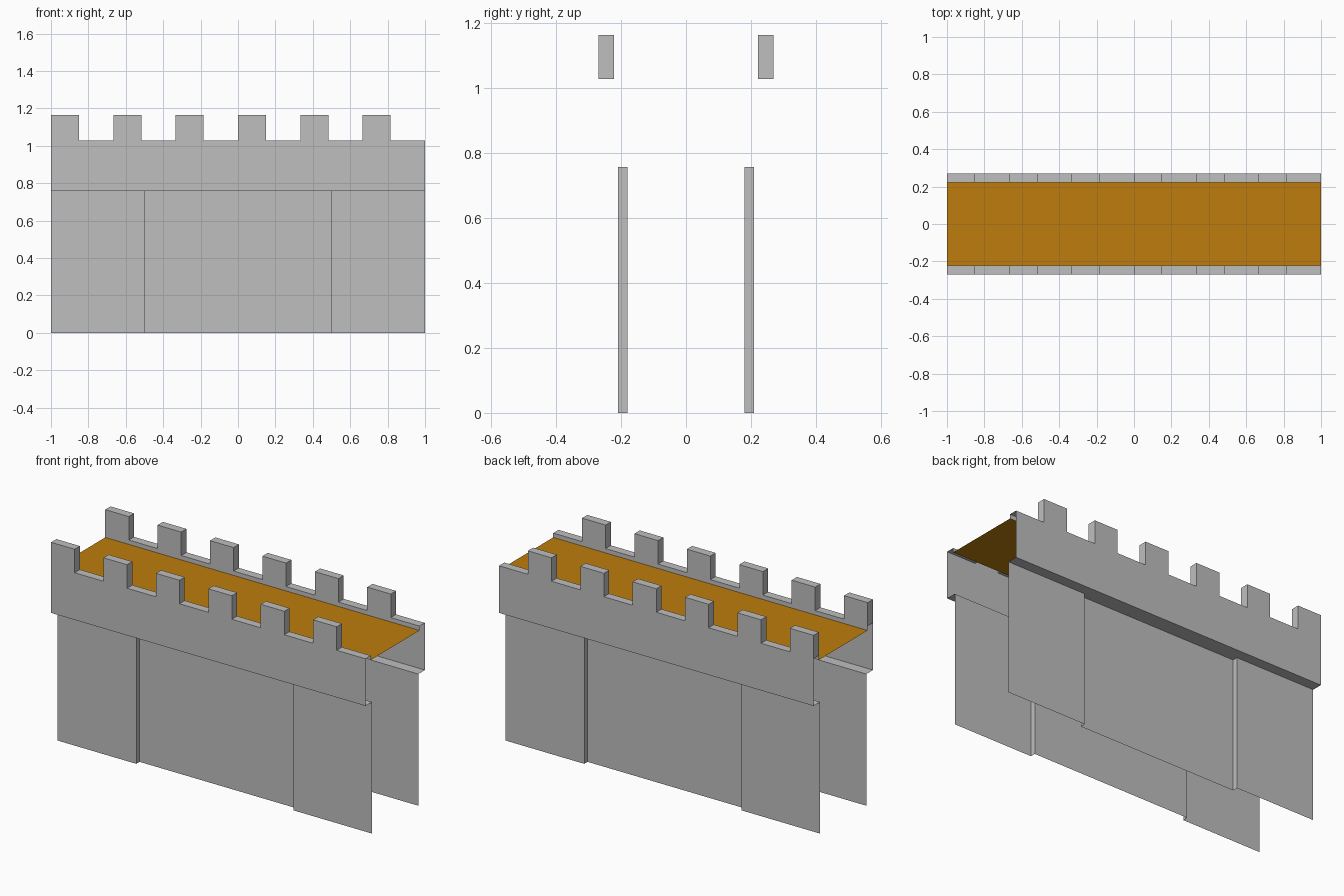
import bpy, bmesh, math
from mathutils import Vector

cube = bpy.data.objects.get("Cube")
if cube:
    bpy.data.objects.remove(cube, do_unlink=True)

# Main dimensions
HALF = 1.0
PANEL_Y, RECESS_Y = -0.21, -0.18        # end panels and recessed middle
OUTER_Y, INNER_Y = -0.27, -0.222        # parapet faces
LEDGE_Z, FLOOR_Z, SILL_Z, TOP_Z = 0.757, 1.003, 1.028, 1.163
MERLONS, MERLON_W = 6, 0.15


def material(name, colour):
    mat = bpy.data.materials.new(name)
    mat.use_nodes = True
    mat.diffuse_color = colour
    mat.node_tree.nodes["Principled BSDF"].inputs["Base Color"].default_value = colour
    return mat


stone = material("grey stone", (0.52, 0.52, 0.52, 1))
timber = material("orange timber", (0.52, 0.205, 0.004, 1))


def quad(bm, corners, facing):
    """Add a face that looks along the facing direction."""
    face = bm.faces.new([bm.verts.new(c) for c in corners])
    face.normal_update()
    if face.normal.dot(Vector(facing)) < 0:
        face.normal_flip()


def finish(bm, name, mat, mirrored=True):
    bmesh.ops.remove_doubles(bm, verts=bm.verts, dist=0.0005)
    mesh = bpy.data.meshes.new(name)
    bm.to_mesh(mesh)
    bm.free()
    mesh.materials.append(mat)
    obj = bpy.data.objects.new(name, mesh)
    bpy.context.collection.objects.link(obj)
    if mirrored:
        mod = obj.modifiers.new("other side", 'MIRROR')
        mod.use_axis = (False, True, False)
        mod.use_mirror_merge = False
    return obj


# Wall sheets with a recessed middle, and the ledge under the parapet
plan = [(-HALF, PANEL_Y), (-0.5, PANEL_Y), (-0.5, RECESS_Y),
        (0.5, RECESS_Y), (0.5, PANEL_Y), (HALF, PANEL_Y)]
walls, ledge = bmesh.new(), bmesh.new()
for (xa, ya), (xb, yb) in zip(plan, plan[1:]):
    quad(walls, [(xa, ya, 0), (xb, yb, 0), (xb, yb, LEDGE_Z), (xa, ya, LEDGE_Z)],
         (yb - ya, -(xb - xa), 0))
    if xb > xa:
        quad(ledge, [(xa, ya, LEDGE_Z), (xb, yb, LEDGE_Z),
                     (xb, OUTER_Y, LEDGE_Z), (xa, OUTER_Y, LEDGE_Z)], (0, 0, -1))
finish(walls, "castle_walls", stone)
finish(ledge, "parapet_ledges", stone)

# Parapet shell, alternating merlons and gaps, open at both ends
parapet = bmesh.new()
pitch = 2 * HALF / MERLONS
for i in range(MERLONS):
    start = -HALF + i * pitch
    middle, end = start + MERLON_W, start + pitch
    for xa, xb, top in ((start, middle, TOP_Z), (middle, end, SILL_Z)):
        quad(parapet, [(xa, OUTER_Y, SILL_Z), (xb, OUTER_Y, SILL_Z),
                       (xb, OUTER_Y, LEDGE_Z), (xa, OUTER_Y, LEDGE_Z)], (0, -1, 0))
        quad(parapet, [(xa, OUTER_Y, top), (xb, OUTER_Y, top),
                       (xb, INNER_Y, top), (xa, INNER_Y, top)], (0, 0, 1))
        quad(parapet, [(xa, INNER_Y, FLOOR_Z), (xb, INNER_Y, FLOOR_Z),
                       (xb, INNER_Y, SILL_Z), (xa, INNER_Y, SILL_Z)], (0, 1, 0))
    # Raised faces of the merlon
    for y, side in ((OUTER_Y, -1), (INNER_Y, 1)):
        quad(parapet, [(start, y, SILL_Z), (middle, y, SILL_Z),
                       (middle, y, TOP_Z), (start, y, TOP_Z)], (0, side, 0))
    for x, side in ((start, -1), (middle, 1)):
        quad(parapet, [(x, OUTER_Y, SILL_Z), (x, INNER_Y, SILL_Z),
                       (x, INNER_Y, TOP_Z), (x, OUTER_Y, TOP_Z)], (side, 0, 0))
bmesh.ops.remove_doubles(parapet, verts=parapet.verts, dist=0.0005)
bmesh.ops.dissolve_limit(parapet, angle_limit=math.radians(1),
                         verts=parapet.verts, edges=parapet.edges)
finish(parapet, "battlements", stone)

# Walkway floor between the parapets
floor = bmesh.new()
quad(floor, [(-HALF, INNER_Y, FLOOR_Z), (HALF, INNER_Y, FLOOR_Z),
             (HALF, -INNER_Y, FLOOR_Z), (-HALF, -INNER_Y, FLOOR_Z)], (0, 0, 1))
finish(floor, "walkway_floor", timber, mirrored=False)
